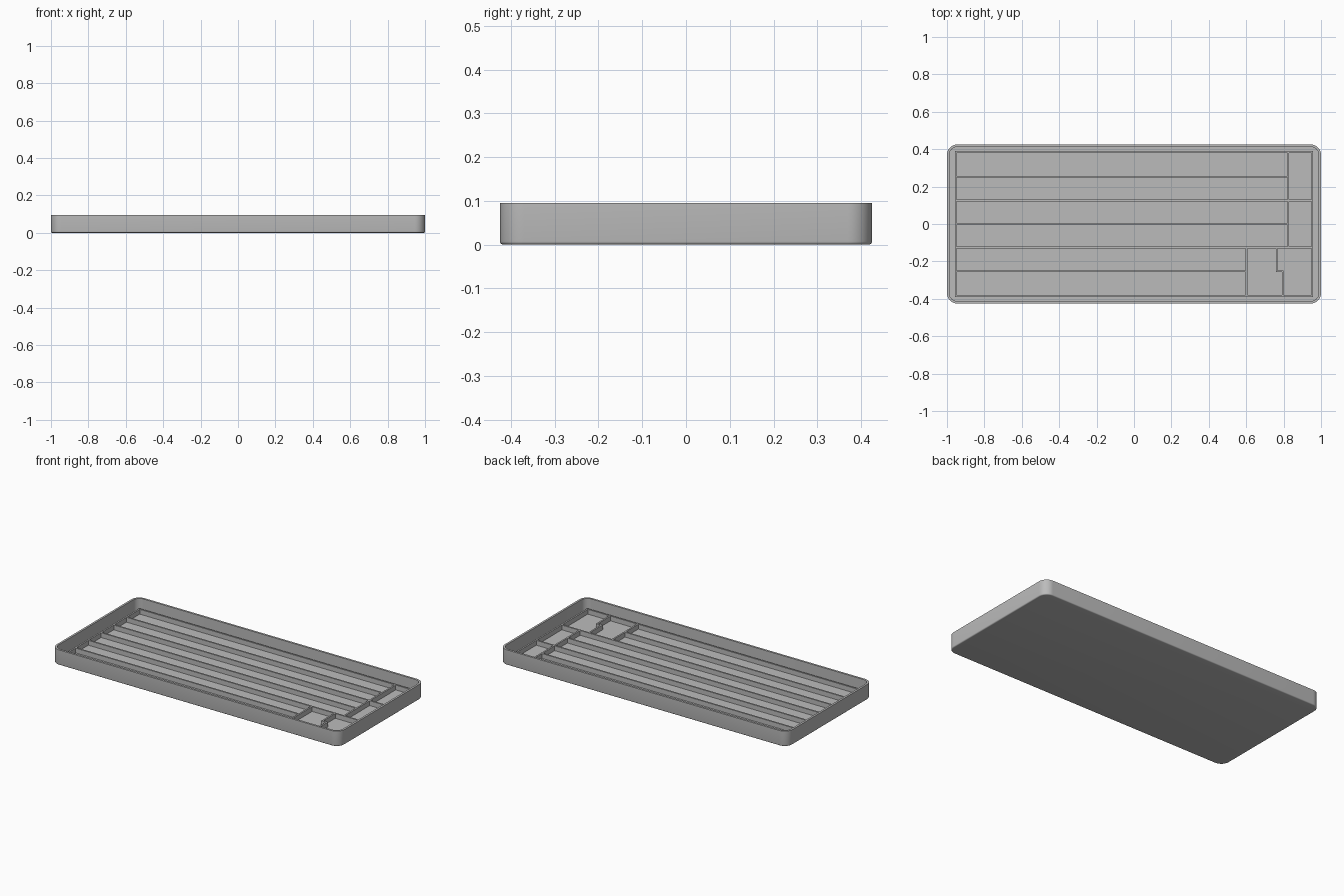
import bpy, bmesh, math

cube = bpy.data.objects.get("Cube")
if cube:
    bpy.data.objects.remove(cube, do_unlink=True)

grey = bpy.data.materials.new("plain grey")
grey.use_nodes = True
colour = (0.5, 0.5, 0.5, 1)
grey.diffuse_color = colour
grey.node_tree.nodes["Principled BSDF"].inputs["Base Color"].default_value = colour

HX, HY, HEIGHT = 1.0, 0.425, 0.095   # outer half sizes and height
RADIUS, WALL, FILLET = 0.055, 0.013, 0.007
FLOOR, RIB_TOP, RIB = 0.012, 0.042, 0.01
UNIT = 0.1264                        # pitch of the compartments


def finish(bm, name):
    bmesh.ops.recalc_face_normals(bm, faces=bm.faces)
    mesh = bpy.data.meshes.new(name)
    bm.to_mesh(mesh)
    bm.free()
    obj = bpy.data.objects.new(name, mesh)
    bpy.context.collection.objects.link(obj)
    mesh.materials.append(grey)
    return obj


def rounded_loop(bm, inset, z, steps=10):
    """Rounded rectangle of vertices, inset from the outer outline."""
    r = RADIUS - inset
    verts = []
    for corner, (sx, sy) in enumerate([(1, 1), (-1, 1), (-1, -1), (1, -1)]):
        for i in range(steps + 1):
            a = math.pi / 2 * (corner + i / steps)
            verts.append(bm.verts.new((sx * (HX - RADIUS) + r * math.cos(a),
                                       sy * (HY - RADIUS) + r * math.sin(a), z)))
    return verts


# Tray shell: filleted base, thin wall, flat inner floor
bm = bmesh.new()
section = []
for i in range(5):
    a = math.pi / 2 * i / 4
    section.append((FILLET * (1 - math.sin(a)), FILLET * (1 - math.cos(a))))
section += [(0, HEIGHT), (WALL, HEIGHT), (WALL, FLOOR)]
loops = [rounded_loop(bm, inset, z) for inset, z in section]
for low, high in zip(loops, loops[1:]):
    for i in range(len(low)):
        j = (i + 1) % len(low)
        bm.faces.new((low[i], low[j], high[j], high[i]))
bm.faces.new(loops[0])
bm.faces.new(loops[-1])
tray = finish(bm, "tray_shell")
bpy.context.view_layer.objects.active = tray
tray.select_set(True)
bpy.ops.object.shade_smooth_by_angle(angle=math.radians(35))
tray.select_set(False)


def rib(bm, x0, y0, x1, y1):
    """Upright divider between two points, square at both ends."""
    h = RIB / 2
    low, high = FLOOR - 0.004, RIB_TOP
    ret = bmesh.ops.create_cube(bm, size=1)
    for v in ret["verts"]:
        v.co.x = x1 + h if v.co.x > 0 else x0 - h
        v.co.y = y1 + h if v.co.y > 0 else y0 - h
        v.co.z = high if v.co.z > 0 else low


# Frame around the compartments
fx, fy = 7.5 * UNIT + RIB / 2, 3 * UNIT + RIB / 2
bm = bmesh.new()
for s in (-1, 1):
    rib(bm, -fx, s * fy, fx, s * fy)
    rib(bm, s * fx, -fy, s * fx, fy)
finish(bm, "compartment_frame")

# Long dividers between the rows
column, block = 0.825, 0.602
bm = bmesh.new()
for row, end in ((2, column), (1, fx), (0, column), (-1, fx), (-2, block)):
    rib(bm, -fx, row * UNIT, end, row * UNIT)
finish(bm, "row_dividers")

# Cross dividers for the side column and the large compartment
bm = bmesh.new()
rib(bm, column, -UNIT, column, fy)
rib(bm, block, -fy, block, -UNIT)
finish(bm, "column_dividers")

# Stepped divider
near, far = 0.763, 0.795
bm = bmesh.new()
rib(bm, near, -2 * UNIT, near, -UNIT)
rib(bm, near, -2 * UNIT, far, -2 * UNIT)
rib(bm, far, -fy, far, -2 * UNIT)
finish(bm, "stepped_divider")
